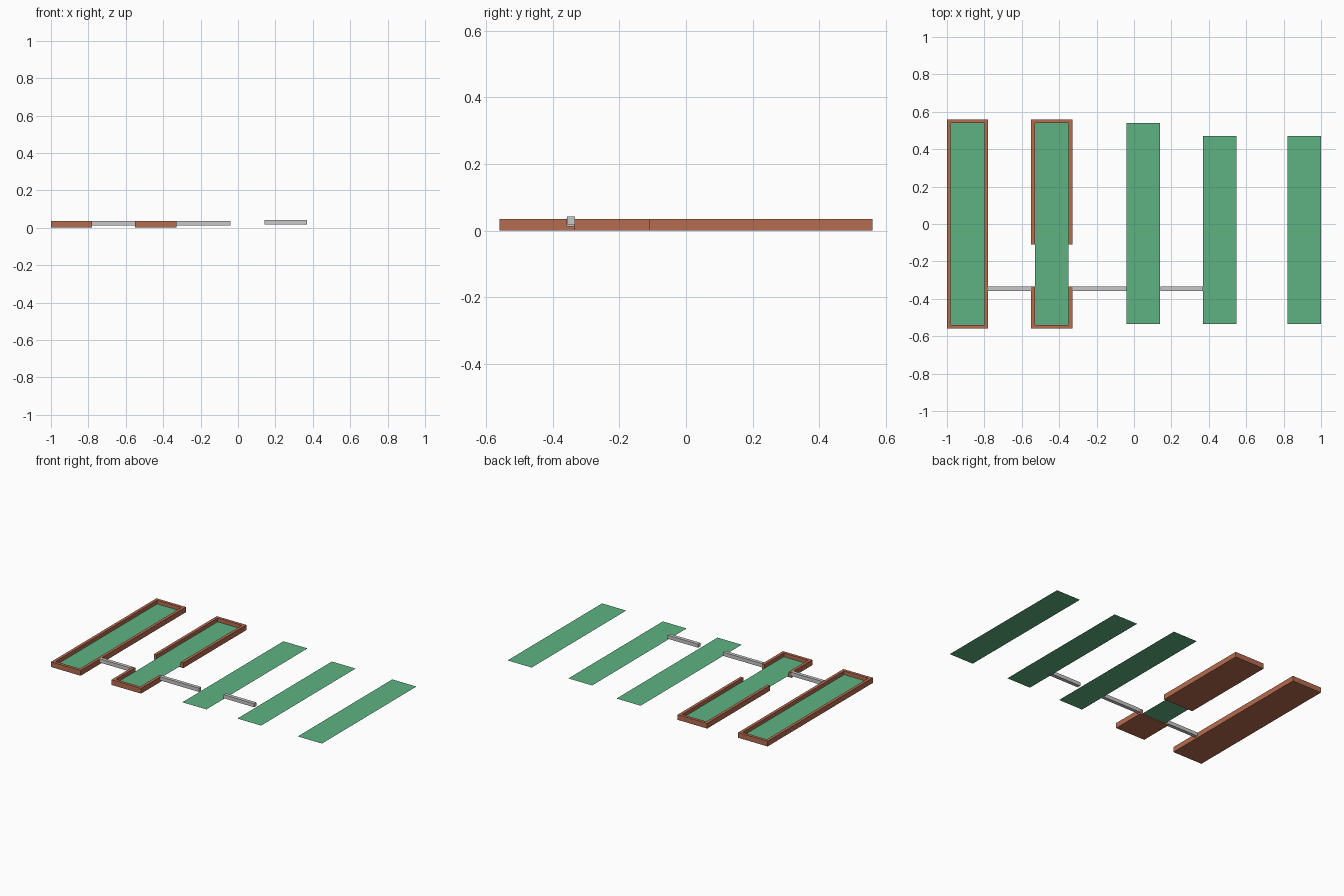
import bpy
import bmesh
from mathutils import Matrix, Vector

cube = bpy.data.objects.get("Cube")
if cube:
    bpy.data.objects.remove(cube, do_unlink=True)


def material(name, rgb):
    mat = bpy.data.materials.new(name)
    mat.use_nodes = True
    mat.diffuse_color = (*rgb, 1)
    mat.node_tree.nodes["Principled BSDF"].inputs["Base Color"].default_value = (*rgb, 1)
    return mat


GREEN = material("grass green", (0.11, 0.45, 0.22))
BROWN = material("brick brown", (0.47, 0.15, 0.08))
GREY = material("light grey", (0.58, 0.58, 0.58))


def finish(name, bm, mat):
    mesh = bpy.data.meshes.new(name)
    bm.to_mesh(mesh)
    bm.free()
    mesh.materials.append(mat)
    obj = bpy.data.objects.new(name, mesh)
    bpy.context.collection.objects.link(obj)
    return obj


def add_box(bm, x, y, z):
    low, high = (Vector(p) for p in zip(x, y, z))
    place = Matrix.Translation((low + high) / 2) @ Matrix.Diagonal((*(high - low), 1))
    bmesh.ops.create_cube(bm, size=1, matrix=place)


def strip(name, x, y):
    # Flat sheet without thickness
    bm = bmesh.new()
    corners = [(x[0], y[0]), (x[1], y[0]), (x[1], y[1]), (x[0], y[1])]
    bm.faces.new([bm.verts.new((a, b, SHEET)) for a, b in corners])
    finish(name, bm, GREEN)


def tray(name, x, y, front=True, back=True):
    # Floor, two long rims and the end rims that are present
    bm = bmesh.new()
    add_box(bm, x, y, (0, FLOOR))
    rim = (FLOOR, TOP)
    add_box(bm, (x[0], x[0] + WALL), y, rim)
    add_box(bm, (x[1] - WALL, x[1]), y, rim)
    inner = (x[0] + WALL, x[1] - WALL)
    if front:
        add_box(bm, inner, (y[0], y[0] + WALL), rim)
    if back:
        add_box(bm, inner, (y[1] - WALL, y[1]), rim)
    finish(name, bm, BROWN)


def bar(name, x, y, z):
    bm = bmesh.new()
    add_box(bm, x, y, z)
    finish(name, bm, GREY)


WALL, FLOOR, SHEET, TOP = 0.02, 0.006, 0.01, 0.035
END = 0.56

# Brick trays, the second one split by a gap
tray("long_tray", (-1, -0.78), (-END, END))
tray("split_tray_front", (-0.55, -0.33), (-END, -0.335), back=False)
tray("split_tray_back", (-0.55, -0.33), (-0.11, END), front=False)

# Green sheets
strip("long_tray_sheet", (-0.98, -0.80), (-0.54, 0.54))
strip("split_tray_sheet", (-0.53, -0.35), (-0.54, 0.54))
strip("middle_sheet", (-0.04, 0.14), (-0.535, 0.54))
strip("short_sheet", (0.37, 0.547), (-0.535, 0.47))
strip("end_sheet", (0.82, 1), (-0.535, 0.47))

# Connecting bars
bar("first_bar", (-0.78, -0.55), (-0.358, -0.335), (0.012, 0.037))
bar("second_bar", (-0.33, -0.04), (-0.358, -0.335), (0.012, 0.037))
bar("third_bar", (0.143, 0.37), (-0.357, -0.333), (0.018, 0.042))
